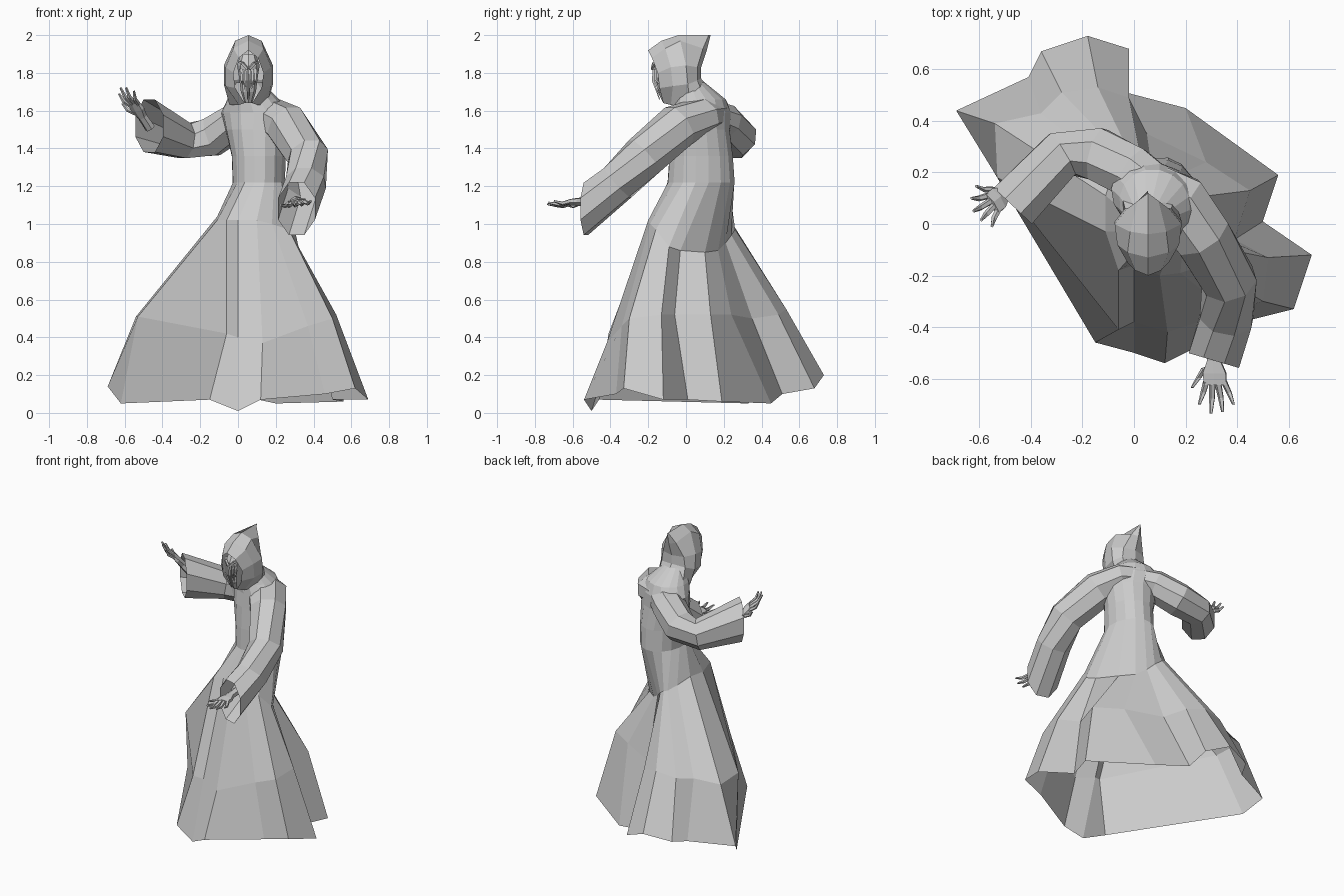
import bpy
from math import sin, cos, radians
from mathutils import Vector, Matrix

cube = bpy.data.objects.get("Cube")
if cube:
    bpy.data.objects.remove(cube, do_unlink=True)

# One grey for everything
GREY = (0.6, 0.6, 0.6, 1)
grey = bpy.data.materials.new("stone_grey")
grey.use_nodes = True
grey.diffuse_color = GREY
grey.node_tree.nodes["Principled BSDF"].inputs["Base Color"].default_value = GREY
UP = Vector((0, 0, 1))


def cm(points):
    """Hundredths of a unit to vectors."""
    return [Vector(p) / 100 for p in points]


def make(name, verts, faces):
    mesh = bpy.data.meshes.new(name)
    mesh.from_pydata(verts, [], faces)
    mesh.materials.append(grey)
    mesh.update()
    obj = bpy.data.objects.new(name, mesh)
    bpy.context.scene.collection.objects.link(obj)
    return obj


def loft(name, rings, closed=True, cap=False):
    """Join rings of equal length with flat quads."""
    n = len(rings[0])
    verts = [v for ring in rings for v in ring]
    faces = []
    for r in range(len(rings) - 1):
        for i in range(n if closed else n - 1):
            j = (i + 1) % n
            faces.append((r * n + i, r * n + j, r * n + n + j, r * n + n + i))
    if cap:
        faces.append(tuple(reversed(range(n))))
        faces.append(tuple(range(len(verts) - n, len(verts))))
    return make(name, verts, faces)


def sweep(name, stations, sides=6, side=None, hang=False, cap=False):
    """Tube along stations of (centre, half width, half height)."""
    rings = []
    last = len(stations) - 1
    for k, (c, w, h) in enumerate(stations):
        tangent = (stations[min(k + 1, last)][0] - stations[max(k - 1, 0)][0]).normalized()
        across = side or tangent.cross(UP).normalized()
        up = across.cross(tangent).normalized()
        if hang and k == last:
            up = UP
        ring = []
        for i in range(sides):
            a = radians(360 * (i + 0.5) / sides)
            ring.append(c + across * w * cos(a) + up * h * sin(a))
        rings.append(ring)
    return loft(name, rings, cap=cap)


def body_ring(cx, cy, z, rx, ry, turn=0, count=16):
    """Ellipse whose first corner is at the front right of the robe."""
    spin = Matrix.Rotation(radians(turn), 3, "Z")
    ring = []
    for i in range(count):
        a = radians(-122 + 360 * i / count - turn)
        ring.append(Vector((cx, cy, z)) + spin @ Vector((rx * cos(a), ry * sin(a), 0)))
    return ring


# Robe: pleated hem, knee and hip outlines, then plain rings up to the neck
hem = cm([(-15, -46, 7), (0, -50, 1), (12, -54, 7), (46, -37, 10),
          (62, -33, 13), (69, -12, 7), (50, 1, 7), (56, 19, 6),
          (20, 45, 5), (-3, 51, 10), (-2, 68, 13), (-18, 73, 20),
          (-36, 67, 17), (-41, 57, 15), (-69, 44, 14), (-62, 33, 5)])
knee = cm([(-6, -41, 42), (0, -38, 40), (13, -42, 37), (37, -34, 46),
           (50, -30, 50), (52, -13, 52), (39, -6, 52), (45, 13, 52),
           (28, 24, 52), (5, 35, 50), (-2, 49, 52), (-14, 53, 55),
           (-28, 51, 53), (-36, 43, 52), (-54, 39, 51), (-53, 18, 51)])
hip = cm([(-6, -18, 102), (0, -16, 102), (10, -20, 102), (18, -19, 100),
          (27, -16, 97), (32, -9, 88), (29, -3, 86), (21, 10, 85),
          (13, 17, 86), (7, 21, 90), (3, 24, 94), (-1, 26, 97),
          (-4, 26, 98), (-8, 21, 101), (-11, 11, 104), (-11, -3, 102)])
robe = loft("robe", [
    hem, knee, hip,
    body_ring(0.11, 0.08, 1.22, 0.14, 0.18),
    body_ring(0.11, 0.08, 1.36, 0.145, 0.17),
    body_ring(0.10, 0.08, 1.50, 0.17, 0.15, -25),
    body_ring(0.09, 0.09, 1.59, 0.19, 0.14, -30),
    body_ring(0.08, 0.08, 1.66, 0.14, 0.13, -30),
    body_ring(0.06, 0.03, 1.75, 0.07, 0.07),
])


# Wide hanging sleeves, open at the cuff
def sleeve(name, path):
    stations = [(Vector(p[:3]) / 100, p[3] / 100, p[4] / 100) for p in path]
    return sweep(name, stations, sides=8, hang=True)


sleeve("right_sleeve", [(11, 11, 158, 10, 8), (-1, 20, 154, 11, 10), (-14, 27, 146, 11, 11),
                        (-28, 27, 144, 10, 10), (-47, 7, 152, 11, 15)])
sleeve("left_sleeve", [(8, 13, 158, 11, 9), (17, 8, 157, 13, 10), (26, -4, 152, 12, 12),
                       (37, -22, 136, 11, 12), (36, -36, 122, 11, 11),
                       (31, -53, 108, 11, 15)])

# Hood: half outlines from the crown down, mirrored, front opening to back peak
HEAD_X = 0.055
half_rings = [
    cm([(0, -20, 192), (5, -18, 188), (8, -15, 180), (7, -14, 172), (2, -12, 164)]),
    cm([(0, -13, 197), (8, -11, 193), (12, -8, 183), (12, -7, 173), (5, -8, 163)]),
    cm([(0, -4, 200), (7, -3, 197), (13, 0, 184), (13, 1, 174), (10, 2, 163)]),
    cm([(0, 12, 200), (4, 9, 193), (8, 6, 183), (9, 6, 176), (10, 10, 166)]),
    cm([(0, 13, 200), (0, 11, 192), (0, 8, 183), (0, 8, 177), (0, 14, 170)]),
]
hood_rings = []
for half in half_rings:
    right = [Vector((HEAD_X - p.x, p.y, p.z)) for p in reversed(half[1:])]
    left = [Vector((HEAD_X + p.x, p.y, p.z)) for p in half]
    hood_rings.append(right + left)
loft("hood", hood_rings, closed=False)

# Gaunt face set inside the hood
face = []
for y, z, w, d in [(-9, 164, 2, 3), (-10, 170, 4, 5), (-10, 178, 5, 6),
                   (-11, 184, 6, 6), (-10, 190, 4, 4)]:
    face.append([Vector((HEAD_X + w / 100 * cos(radians(45 * i)),
                         y / 100 + d / 100 * sin(radians(45 * i)), z / 100)) for i in range(8)])
loft("face", face, cap=True)

# Brows and the long ridges running down the face
for s, label in ((-1, "right"), (1, "left")):
    def at(x, y, z):
        return Vector((HEAD_X + s * x / 100, y / 100, z / 100))
    sweep(label + "_brow", [(at(0.5, -18, 182), 0.008, 0.008), (at(3, -17, 185), 0.01, 0.01),
                            (at(5, -14, 186), 0.006, 0.006)], 4, cap=True)
    for k, (x, low) in enumerate([(0.8, 166), (2.4, 168), (4, 172)]):
        sweep(f"{label}_face_ridge_{k}", [(at(x, -17 + k, 182), 0.009, 0.008),
                                          (at(x * 0.9, -17.5 + k, 176), 0.007, 0.008),
                                          (at(x * 0.5, -14 + k, low), 0.003, 0.003)],
              4, side=Vector((1, 0, 0)), cap=True)


# Hands: flat palm, four bent fingers and a thumb
def hand(label, wrist, aim, across):
    aim, across = aim.normalized(), across.normalized()
    normal = across.cross(aim).normalized()

    def at(along, side, lift=0.0):
        return wrist + aim * along + across * side + normal * lift
    sweep(label + "_palm", [(at(-0.07, 0), 0.032, 0.026), (at(0.01, 0), 0.03, 0.023),
                            (at(0.06, 0), 0.052, 0.021), (at(0.105, 0), 0.05, 0.015)],
          6, side=across, cap=True)
    digits = [(0.09, -0.033, 0.09), (0.1, -0.011, 0.115), (0.1, 0.012, 0.11),
              (0.09, 0.034, 0.09), (0.04, -0.038, 0.075)]
    for k, (start, offset, length) in enumerate(digits):
        name = "thumb" if k == 4 else f"finger_{k}"
        tip_side = offset * (2 if k < 4 else 2.4)
        mid_side = (offset + tip_side) / 2
        sweep(f"{label}_{name}", [(at(start, offset), 0.014, 0.013),
                                  (at(start + length / 2, mid_side, 0.012), 0.012, 0.011),
                                  (at(start + length, tip_side, 0), 0.006, 0.006)],
              5, side=across, cap=True)


hand("left", Vector((0.31, -0.52, 1.12)), Vector((0.05, -1, -0.05)), Vector((1, 0, 0.15)))
hand("right", Vector((-0.5, 0.12, 1.56)), Vector((-0.5, -0.4, 0.75)), Vector((0.55, -0.75, 0.1)))
